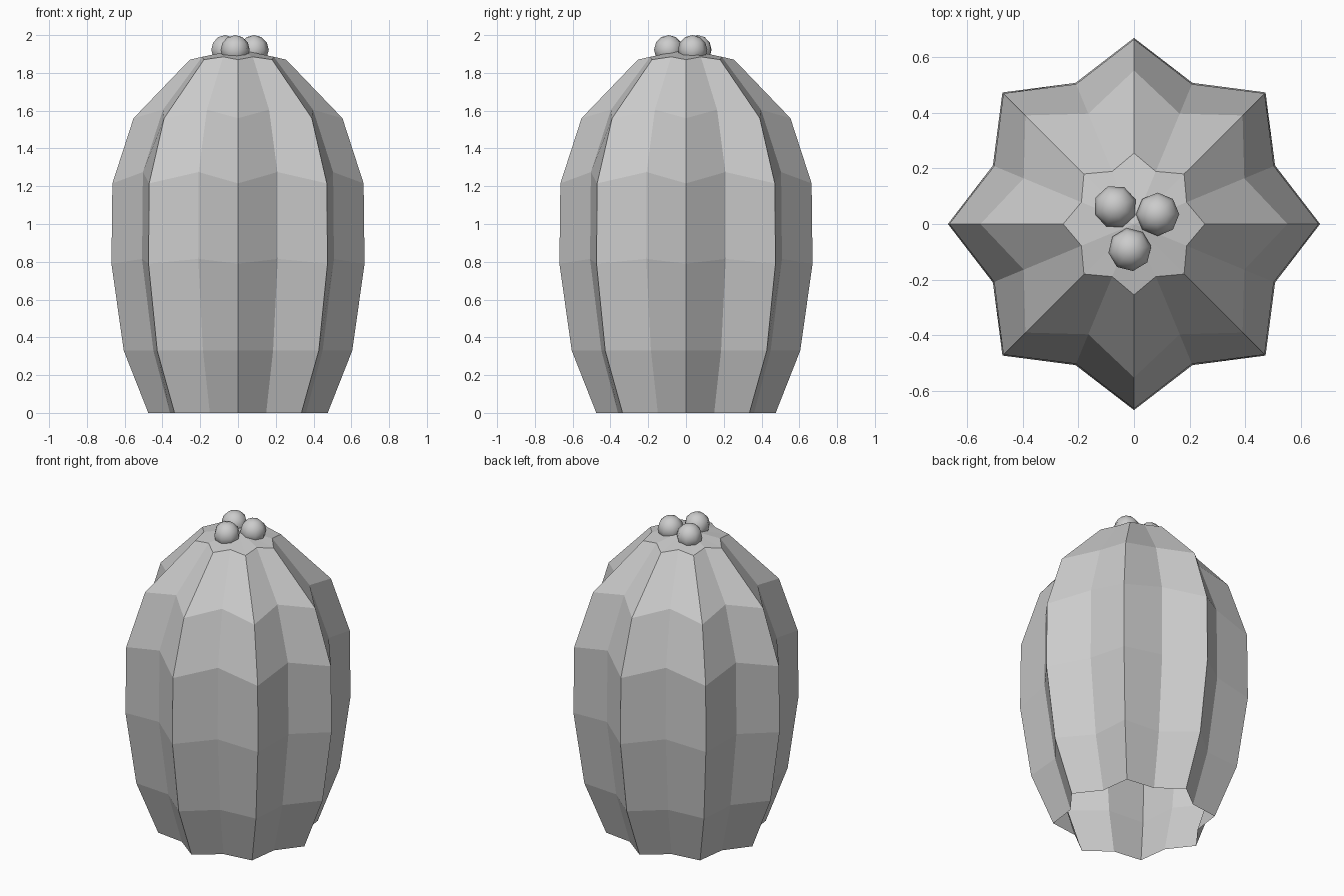
import bpy, bmesh
from math import sin, cos, pi

cube = bpy.data.objects.get("Cube")
if cube:
    bpy.data.objects.remove(cube, do_unlink=True)


def make_material(name, colour):
    mat = bpy.data.materials.new(name)
    mat.use_nodes = True
    mat.diffuse_color = colour
    mat.node_tree.nodes["Principled BSDF"].inputs["Base Color"].default_value = colour
    return mat


grey = make_material("plain grey", (0.6, 0.6, 0.6, 1))


def add_object(name, bm, smooth=False):
    mesh = bpy.data.meshes.new(name)
    bm.to_mesh(mesh)
    bm.free()
    for poly in mesh.polygons:
        poly.use_smooth = smooth
    mesh.materials.append(grey)
    obj = bpy.data.objects.new(name, mesh)
    bpy.context.collection.objects.link(obj)
    return obj


# Ribbed body: eight ridges with valleys between, open underneath
RIBS = 8
# ridge radius, ridge height, valley radius, valley height
PROFILE = [
    (0.475, 0.0, 0.39, 0.0),
    (0.605, 0.33, 0.485, 0.33),
    (0.67, 0.79, 0.55, 0.815),
    (0.665, 1.215, 0.545, 1.275),
    (0.553, 1.56, 0.43, 1.605),
    (0.255, 1.87, 0.205, 1.885),
]
bm = bmesh.new()
rings = []
for ridge_r, ridge_z, valley_r, valley_z in PROFILE:
    ring = []
    for i in range(RIBS * 2):
        a = pi * i / RIBS
        r, z = (valley_r, valley_z) if i % 2 else (ridge_r, ridge_z)
        ring.append(bm.verts.new((r * cos(a), r * sin(a), z)))
    rings.append(ring)
count = RIBS * 2
for low, high in zip(rings, rings[1:]):
    for i in range(count):
        j = (i + 1) % count
        bm.faces.new((low[i], low[j], high[j], high[i]))
# Shallow crown
tip = bm.verts.new((0, 0, 1.925))
for i in range(count):
    bm.faces.new((rings[-1][i], rings[-1][(i + 1) % count], tip))
add_object("ribbed_body", bm)

# Three round buds on the crown
BUDS = {
    "left_bud": (0.085, 0.035, 0),
    "right_bud": (-0.068, 0.062, 0.35),
    "front_bud": (-0.015, -0.092, 0.15),
}
for name, (x, y, turn) in BUDS.items():
    bm = bmesh.new()
    bmesh.ops.create_uvsphere(bm, u_segments=8, v_segments=6, radius=0.078)
    bud = add_object(name, bm, smooth=True)
    bud.location = (x, y, 1.922)
    bud.rotation_euler.z = turn
